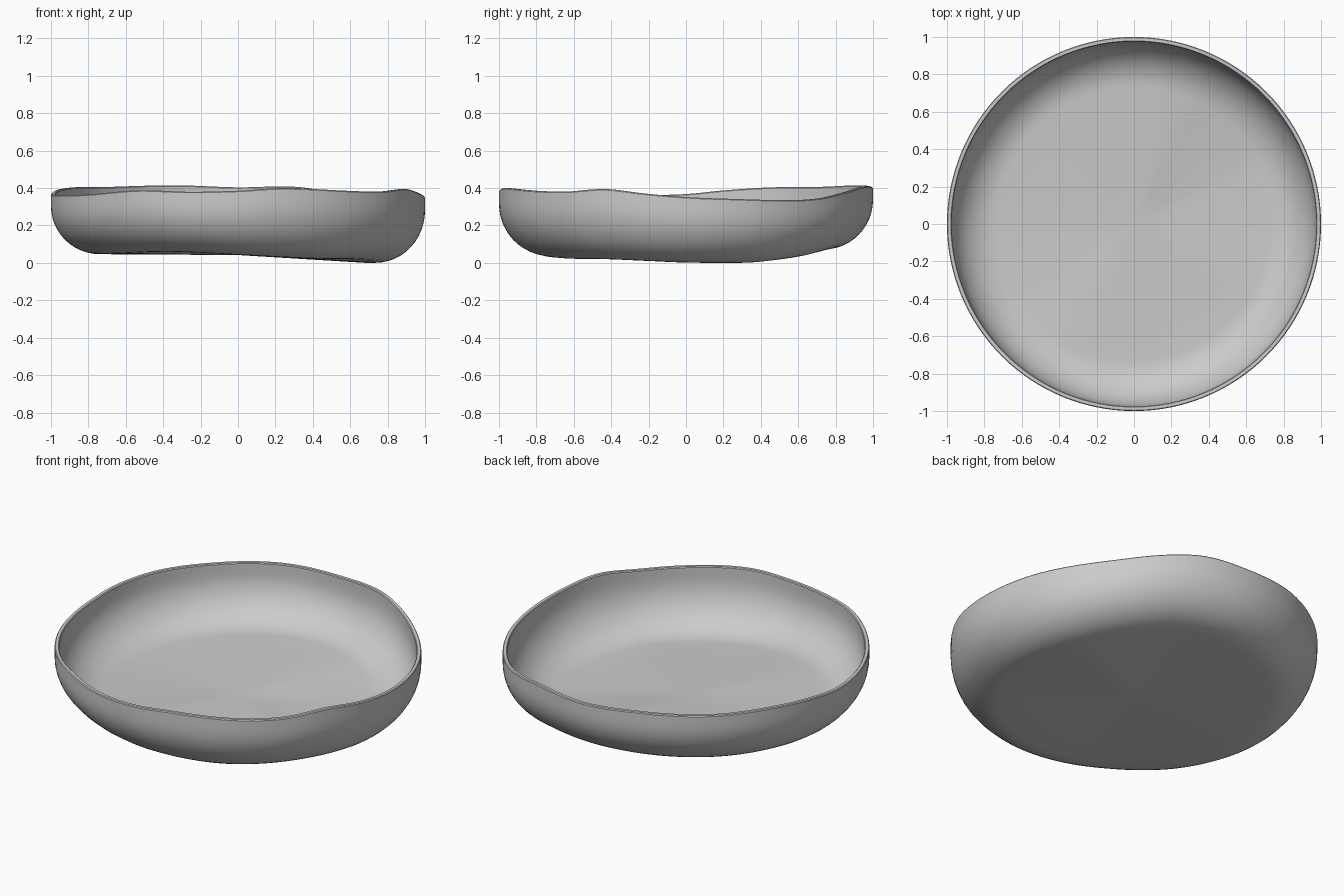
import bpy, bmesh, math

if "Cube" in bpy.data.objects:
    bpy.data.objects.remove(bpy.data.objects["Cube"])

# Uneven heights around the bowl: (angle in degrees, z)
RIM = [(0, .352), (15, .342), (34, .335), (46, .345), (60, .38), (73, .408),
       (90, .404), (110, .415), (135, .406), (152, .404), (168, .388), (180, .368),
       (195, .362), (217, .366), (238, .388), (255, .38), (270, .386), (284, .40),
       (307, .385), (320, .381), (334, .395), (347, .371)]
BASE = [(0, .002), (25, .001), (37, .012), (53, .035), (70, .063), (90, .073),
        (115, .07), (145, .058), (180, .047), (210, .05), (238, .06), (255, .054),
        (270, .043), (300, .024), (325, .02), (345, .01)]
CENTRE_Z = 0.042
SEGMENTS = 128
WALL = 0.025


def height_at(table, angle):
    """Smooth periodic interpolation (cubic Hermite) through a height table."""
    n = len(table)
    point = lambda k: (table[k % n][0] + 360 * (k // n), table[k % n][1])
    i = max(k for k in range(n) if table[k][0] <= angle)
    (a0, z0), (a1, z1), (a2, z2), (a3, z3) = [point(i + d) for d in (-1, 0, 1, 2)]
    h = a2 - a1
    m1, m2 = (z2 - z0) / (a2 - a0) * h, (z3 - z1) / (a3 - a1) * h
    t = (angle - a1) / h
    return ((2*t**3 - 3*t**2 + 1) * z1 + (t**3 - 2*t**2 + t) * m1
            + (3*t**2 - 2*t**3) * z2 + (t**3 - t**2) * m2)


# Profile entries: (radius, centre weight, height fraction base to rim, z lift)
def skin(wall_r, floor_r, lift):
    rows = [(floor_r * s, 1 - s, 0, lift) for s in (.25, .5, .75)]
    for k in range(13):
        a = math.pi / 2 * k / 12
        f = .8 * (1 - math.cos(a))
        rows.append((floor_r + (wall_r - floor_r) * math.sin(a), 0, f, lift * (1 - f)))
    return rows


outer = skin(1.0, .74, 0) + [(1.0, 0, .9, 0), (1.0, 0, .985, 0), (.996, 0, 1, 0)]
inner = skin(1 - WALL, .73, WALL) + [(1 - WALL, 0, .9, 0), (1 - WALL, 0, .985, 0),
                                     (1 - WALL + .004, 0, 1, 0)]
profile = outer + inner[::-1]

# Bowl: rings lofted from underside centre, over the lip, to inside centre
bm = bmesh.new()
rings = []
heights = [(height_at(BASE, 360 * j / SEGMENTS), height_at(RIM, 360 * j / SEGMENTS))
           for j in range(SEGMENTS)]
for r, c, f, lift in profile:
    ring = []
    for j, (b, t) in enumerate(heights):
        a = math.tau * j / SEGMENTS
        z = (b + (t - b) * f) * (1 - c) + CENTRE_Z * c + lift
        ring.append(bm.verts.new((r * math.cos(a), r * math.sin(a), max(z, 0))))
    rings.append(ring)
under = bm.verts.new((0, 0, CENTRE_Z))
inside = bm.verts.new((0, 0, CENTRE_Z + WALL))
for j in range(SEGMENTS):
    k = (j + 1) % SEGMENTS
    bm.faces.new((under, rings[0][k], rings[0][j]))
    bm.faces.new((inside, rings[-1][j], rings[-1][k]))
    for lo, hi in zip(rings, rings[1:]):
        bm.faces.new((lo[j], lo[k], hi[k], hi[j]))
bmesh.ops.recalc_face_normals(bm, faces=bm.faces)

mesh = bpy.data.meshes.new("bowl")
bm.to_mesh(mesh)
bm.free()
bowl = bpy.data.objects.new("bowl", mesh)
bpy.context.collection.objects.link(bowl)
bpy.context.view_layer.objects.active = bowl
bowl.select_set(True)
bpy.ops.object.shade_smooth_by_angle(angle=math.radians(35))
